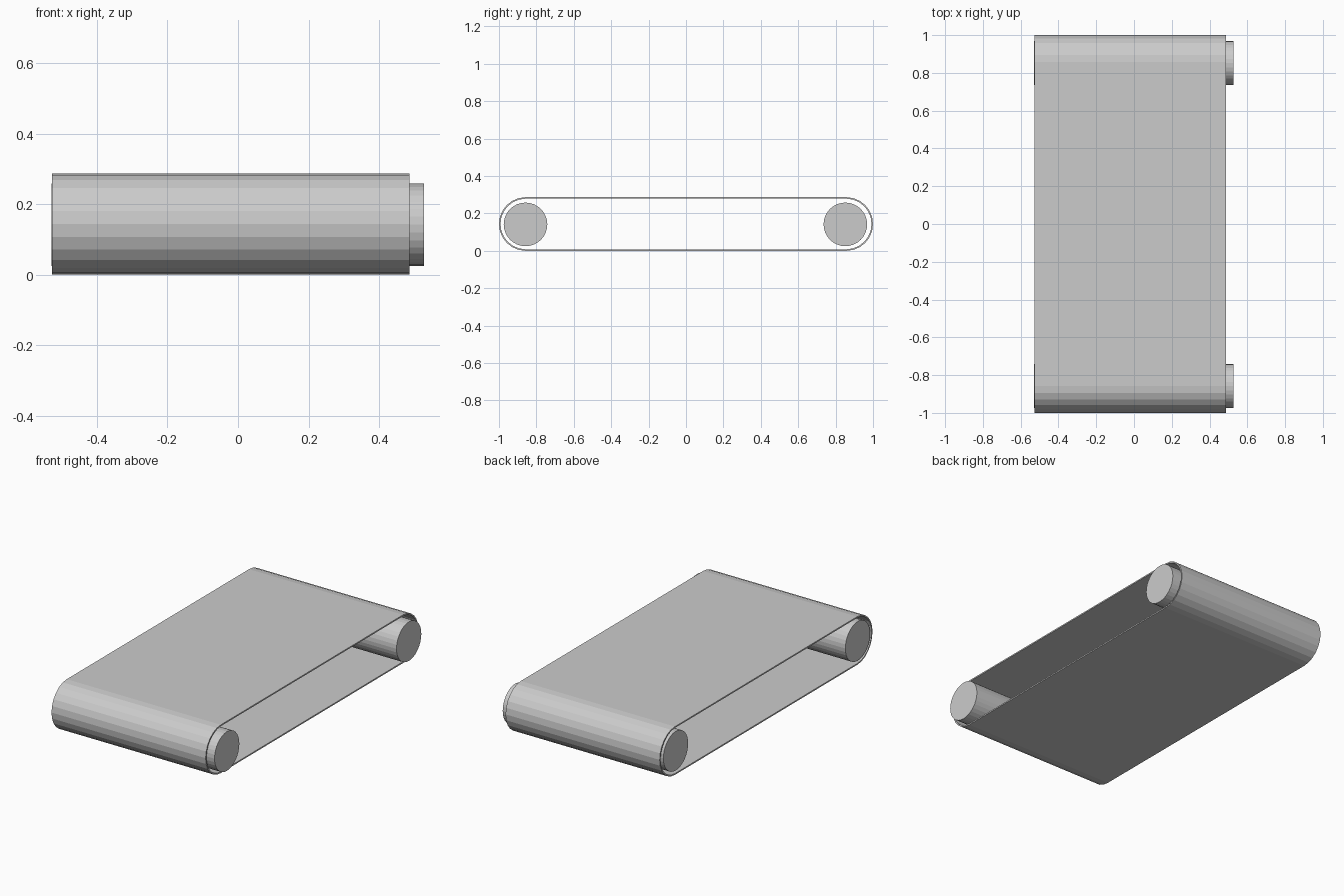
import bpy, bmesh
from math import pi, sin, cos

if "Cube" in bpy.data.objects:
    bpy.data.objects.remove(bpy.data.objects["Cube"])

R = 0.1435        # outer radius of the belt ends
T = 0.008         # belt thickness
YC = 1.0 - R      # centre of each rounded end
ZC = R


def stadium(r, n=12):
    """Closed belt profile in the YZ plane."""
    pts = []
    for sign, start in ((1, -pi / 2), (-1, pi / 2)):
        for i in range(n + 1):
            a = start + pi * i / n
            pts.append((sign * YC + r * cos(a), ZC + r * sin(a)))
    return pts


def make_belt(x0, x1):
    bm = bmesh.new()
    # four loops: outer left, outer right, inner right, inner left
    loops = [[bm.verts.new((x, y, z)) for y, z in stadium(r)]
             for x, r in ((x0, R), (x1, R), (x1, R - T), (x0, R - T))]
    n = len(loops[0])
    for k in range(4):
        a, b = loops[k], loops[(k + 1) % 4]
        for i in range(n):
            j = (i + 1) % n
            bm.faces.new((a[i], a[j], b[j], b[i]))
    bmesh.ops.recalc_face_normals(bm, faces=bm.faces)
    mesh = bpy.data.meshes.new("belt")
    bm.to_mesh(mesh)
    bm.free()
    bpy.context.collection.objects.link(bpy.data.objects.new("belt", mesh))


def make_roller(name, y):
    bpy.ops.mesh.primitive_cylinder_add(
        vertices=32, radius=0.1165, depth=1.057,
        location=(-0.0005, y, 0.1415), rotation=(0, pi / 2, 0))
    bpy.context.object.name = name


# Thin looped belt
make_belt(-0.527, 0.487)

# Rollers, longer than the belt on the right side
make_roller("front_roller", -0.858)
make_roller("back_roller", 0.852)
